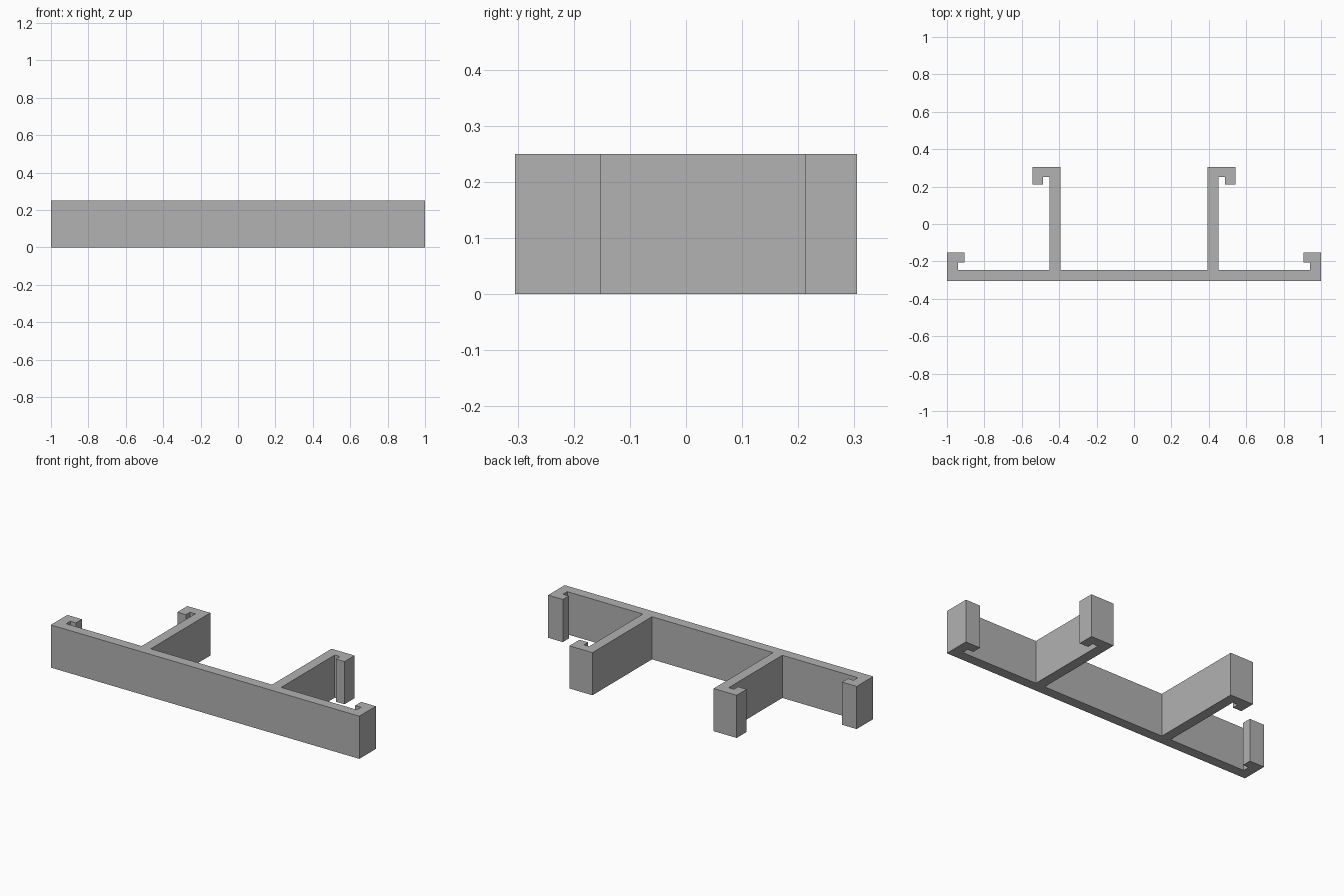
import bpy
import bmesh

cube = bpy.data.objects.get("Cube")
if cube:
    bpy.data.objects.remove(cube, do_unlink=True)

HEIGHT = 0.25

# Plain grey material
grey = bpy.data.materials.new("plain grey")
grey.use_nodes = True
colour = (0.445, 0.445, 0.445, 1)
grey.diffuse_color = colour
grey.node_tree.nodes["Principled BSDF"].inputs["Base Color"].default_value = colour

# Left half of the bracket outline: plate, hooked end, hooked arm
half = [
    (1.0, -0.305), (1.0, -0.152), (0.905, -0.152), (0.905, -0.207),
    (0.942, -0.207), (0.942, -0.246),
    (0.452, -0.246), (0.452, 0.25), (0.486, 0.25), (0.486, 0.212),
    (0.542, 0.212), (0.542, 0.305), (0.393, 0.305), (0.393, -0.246),
]
# Mirror the outline and extrude it upward
outline = half + [(-x, y) for x, y in reversed(half)]
bm = bmesh.new()
base = bm.faces.new([bm.verts.new((x, y, 0)) for x, y in outline])
top = bmesh.ops.extrude_face_region(bm, geom=[base], use_keep_orig=True)
bmesh.ops.translate(bm, vec=(0, 0, HEIGHT),
                    verts=[v for v in top["geom"] if isinstance(v, bmesh.types.BMVert)])
bmesh.ops.recalc_face_normals(bm, faces=bm.faces)

mesh = bpy.data.meshes.new("hooked_bracket")
bm.to_mesh(mesh)
bm.free()
mesh.materials.append(grey)
bracket = bpy.data.objects.new("hooked_bracket", mesh)
bpy.context.collection.objects.link(bracket)
